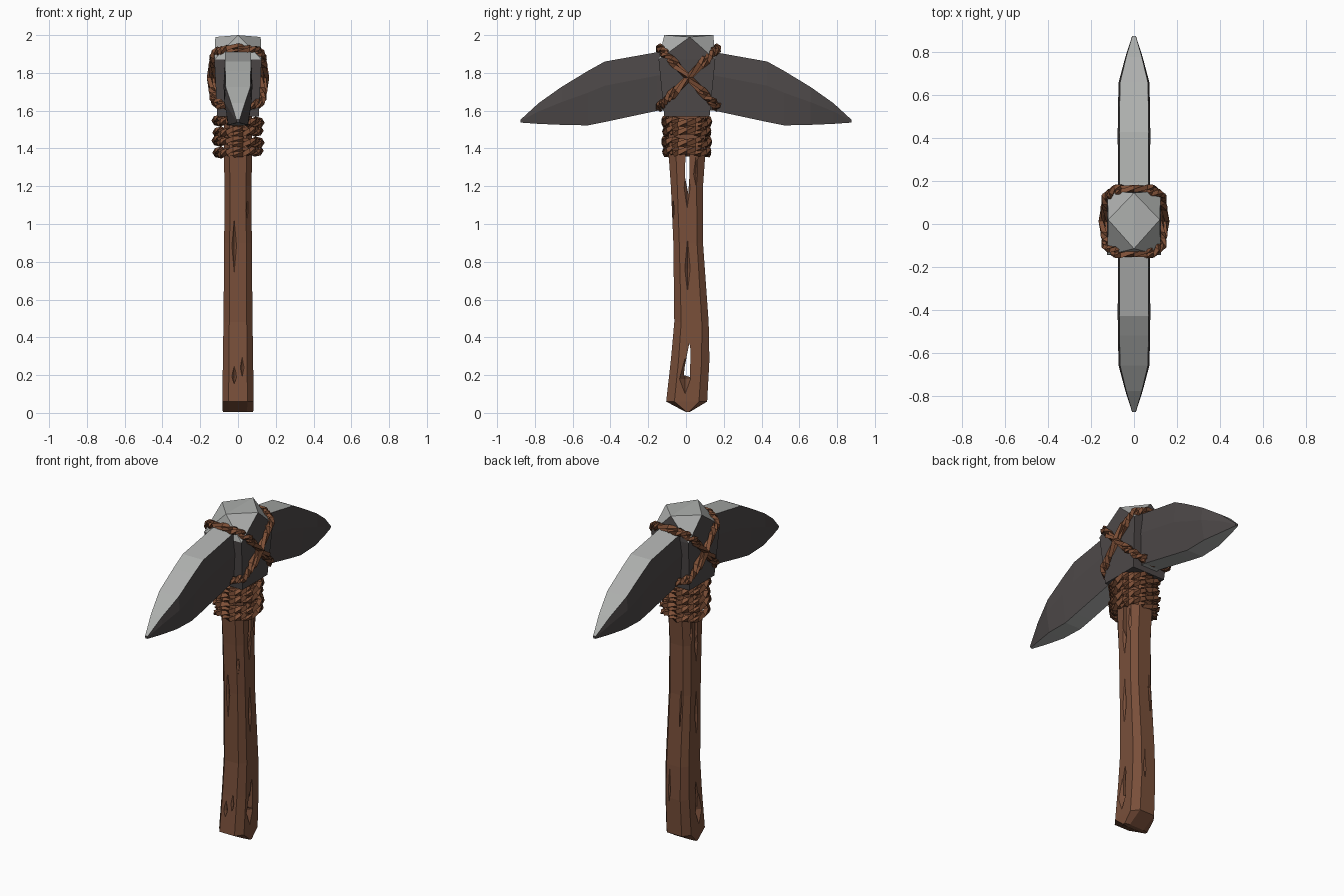
import bpy, bmesh, math
from mathutils import Vector

if "Cube" in bpy.data.objects:
    bpy.data.objects.remove(bpy.data.objects["Cube"])


def material(name, rgb):
    m = bpy.data.materials.new(name)
    m.diffuse_color = (*rgb, 1)
    m.use_nodes = True
    m.node_tree.nodes["Principled BSDF"].inputs["Base Color"].default_value = m.diffuse_color
    return m


WOOD = material("wood", (0.19, 0.078, 0.042))
ROPE = material("rope", (0.21, 0.08, 0.038))
LIGHT = material("light stone", (0.42, 0.43, 0.42))
DARK = material("dark stone", (0.075, 0.066, 0.066))


def finish(bm, name, mats, rule=None):
    bmesh.ops.recalc_face_normals(bm, faces=bm.faces)
    bm.normal_update()
    if rule:
        for f in bm.faces:
            f.material_index = rule(f)
    me = bpy.data.meshes.new(name)
    bm.to_mesh(me)
    bm.free()
    for m in mats:
        me.materials.append(m)
    ob = bpy.data.objects.new(name, me)
    bpy.context.collection.objects.link(ob)
    return ob


def loft(rings, closed=False, bm=None):
    bm = bm or bmesh.new()
    rows = [[bm.verts.new(p) for p in r] for r in rings]
    n = len(rows[0])
    for a, b in zip(rows, rows[1:] + rows[:1] if closed else rows[1:]):
        for i in range(n):
            j = (i + 1) % n
            bm.faces.new((a[i], a[j], b[j], b[i]))
    if not closed:
        bm.faces.new(rows[0])
        bm.faces.new(rows[-1])
    return bm


def hull(points):
    bm = bmesh.new()
    for p in points:
        bm.verts.new(p)
    bmesh.ops.convex_hull(bm, input=bm.verts)
    bmesh.ops.dissolve_limit(bm, angle_limit=0.02, verts=bm.verts, edges=bm.edges)
    return bm


# Handle: bent eight-sided shaft, wedge-shaped foot
rings = []
for z, y0, y1, w in [(0.06, -0.105, 0.112, 0.083), (0.28, -0.08, 0.124, 0.08),
                     (0.48, -0.062, 0.12, 0.077), (0.9, -0.067, 0.09, 0.073),
                     (1.2, -0.08, 0.09, 0.072), (1.38, -0.093, 0.103, 0.074),
                     (1.6, -0.093, 0.103, 0.074)]:
    c, h = (y0 + y1) / 2, (y1 - y0) / 2
    sec = [(1, -.6), (1, .6), (.6, 1), (-.6, 1), (-1, .6), (-1, -.6), (-.6, -1), (.6, -1)]
    rings.append([(a * w, c + b * h, z) for a, b in sec])
foot = [(a * 0.97, 0.01 + (b - 0.01) * 0.12, 0.006) for a, b, _ in rings[0]]
handle = finish(loft([foot] + rings), "handle", [WOOD])


def carve(bm, name):
    cut = finish(bm, name, [WOOD])
    cut.hide_render = True
    cut.hide_set(True)
    mod = handle.modifiers.new(name, 'BOOLEAN')
    mod.operation, mod.solver, mod.object = 'DIFFERENCE', 'EXACT', cut


# Splits running right through the shaft, as outlines in y and z
for k, prof in enumerate([
        [(0.018, 0.37), (-0.006, 0.25), (-0.012, 0.2), (0.02, 0.19), (0.025, 0.33)],
        [(0.012, 1.16), (-0.006, 1.25), (-0.002, 1.4), (0.02, 1.4), (0.018, 1.25)]]):
    carve(loft([[(x, y, z) for y, z in prof] for x in (-0.2, 0.2)]), f"split_cutter_{k}")

# Shallow cracks: slim spindles sunk into the surface (x, y, low z, high z, half width)
cracks = [(-0.02, -0.067, 0.72, 1.12, 0.012), (0.047, -0.067, 1.02, 1.15, 0.012),
          (-0.02, -0.088, 0.13, 0.27, 0.014), (0.022, -0.085, 0.14, 0.4, 0.01),
          (-0.03, 0.092, 0.55, 1.0, 0.012), (0.025, 0.118, 0.2, 0.5, 0.012)]
for s in (-1, 1):
    cracks += [(s * 0.075, 0.008, 0.64, 0.95, 0.015), (s * 0.082, -0.005, 0.1, 0.3, 0.03),
               (s * 0.073, 0.052, 1.2, 1.36, 0.012), (s * 0.072, 0.006, 1.08, 1.36, 0.016)]
for k, (x, y, z0, z1, r) in enumerate(cracks):
    m = z0 * 0.6 + z1 * 0.4
    carve(hull([(x, y, z0), (x, y, z1), (x - r, y, m), (x + r, y, m),
                (x, y - r, m), (x, y + r, m)]), f"crack_cutter_{k}")

# Stone head: curved double spike, flat on top, narrower underneath
half = [(0.15, 1.91, 1.60, 0.075), (0.43, 1.86, 1.54, 0.076), (0.52, 1.81, 1.522, 0.075),
        (0.66, 1.725, 1.525, 0.072), (0.78, 1.64, 1.53, 0.04), (0.876, 1.552, 1.537, 0.009)]
rings = []
for s, part in ((-1, half[::-1]), (1, half)):
    for y, t, b, w in part:
        m = b + (t - b) * 0.6
        rings.append([(w * 0.9, s * y, t), (w, s * y, m), (w * 0.72, s * y, b),
                      (-w * 0.72, s * y, b), (-w, s * y, m), (-w * 0.9, s * y, t)])
finish(loft(rings), "pick_blade", [LIGHT, DARK],
       lambda f: int(-0.8 < f.normal.z < 0.3 or abs(f.normal.x) > 0.75))

# Central stone block: diamond top with sloping corner facets
pts = [(0.12, 0.02, 1.99), (-0.12, 0.02, 1.99), (0, 0.145, 2.0), (0, -0.115, 2.0)]
for sx in (-1, 1):
    for sy in (-1, 1):
        pts += [(sx * 0.125, 0.005 + sy * 0.15, 1.87), (sx * 0.11, 0.005 + sy * 0.12, 1.57)]
finish(hull(pts), "stone_block", [LIGHT, DARK], lambda f: int(f.normal.z < 0.15))


# Rope: two coarse faceted strands twisted around a closed path
def rope(name, path, n, r, twists):
    bm = bmesh.new()
    for strand in range(2):
        rings = []
        for i in range(n):
            p = path(i / n)
            t = (path((i + 1) / n) - path((i - 1) / n)).normalized()
            side = t.cross(Vector((0, 0, 1))).normalized()
            up = side.cross(t)
            a = math.pi * strand + math.tau * twists * i / n
            c = p + (side * math.cos(a) + up * math.sin(a)) * r * 0.42
            rings.append([c + (side * math.cos(a + q) + up * math.sin(a + q)) * r * 0.72
                          for q in (k * math.tau / 4 for k in range(4))])
        loft(rings, True, bm)
    return finish(bm, name, [ROPE])


def rounded(u, rx, ry, power):
    a = math.tau * u
    c, s = math.cos(a), math.sin(a)
    return (rx * math.copysign(abs(c) ** power, c), ry * math.copysign(abs(s) ** power, s))


# Crossed lashing over the block
for name, s in (("lashing_front_high", -1), ("lashing_back_high", 1)):
    def path(u, s=s):
        x, y = rounded(u, 0.137, 0.15, 0.5)
        return Vector((x, y + 0.013, 1.775 + s * y * 1.02))
    rope(name, path, 32, 0.025, 5)

# Coils under the head
for k in range(4):
    def path(u, k=k):
        x, y = rounded(u, 0.104 + 0.005 * (k % 2), 0.108 + 0.005 * (k % 2), 0.75)
        return Vector((x, y + 0.004, 1.383 + 0.053 * k + 0.05 * x * (-1) ** k))
    rope(f"coil_{k}", path, 22, 0.028, 3)
